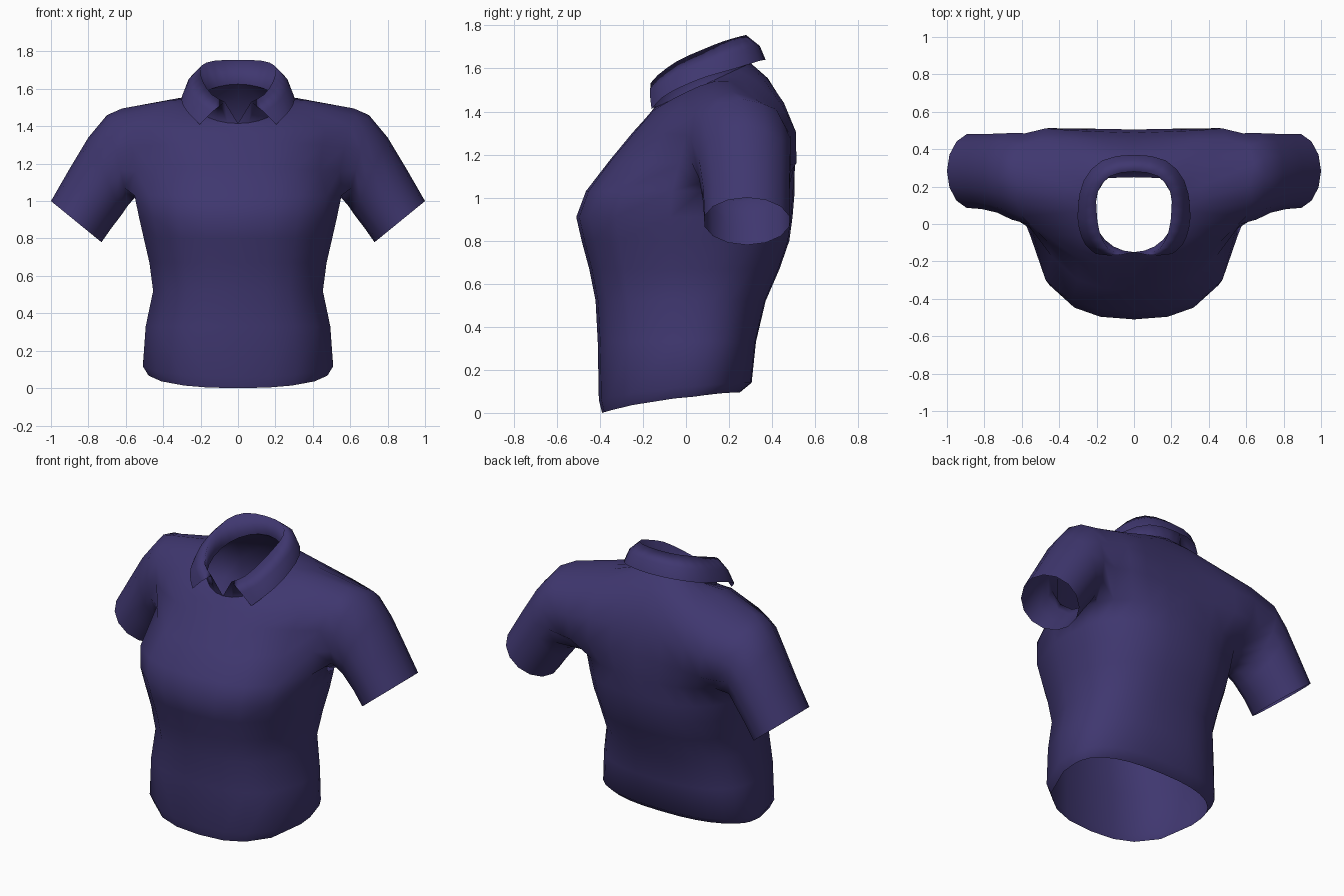
import bpy, bmesh
from math import sin, cos, radians, pi
from mathutils import Vector

if "Cube" in bpy.data.objects:
    bpy.data.objects.remove(bpy.data.objects["Cube"])

fabric = bpy.data.materials.new("navy_fabric")
fabric.diffuse_color = (0.05, 0.038, 0.16, 1)
fabric.use_nodes = True
fabric.node_tree.nodes["Principled BSDF"].inputs["Base Color"].default_value = fabric.diffuse_color


def spread(ctrl, open_front=False):
    """Smoothly fill 7 control points (front centre to back centre) to 13 columns."""
    p = [Vector(c) for c in ctrl]
    flip = lambda v: Vector((-v.x, v.y, v.z))
    first = 2 * p[0] - p[1] if open_front else flip(p[1])
    q = [first] + p + [flip(p[-2])]
    out = []
    for i in range(1, 7):
        out += [q[i], (9 * (q[i] + q[i + 1]) - q[i - 1] - q[i + 2]) / 16]
    return out + [p[-1]]


def spow(v, e):
    return (1 if v >= 0 else -1) * abs(v) ** e


def grid(bm, rows, closed=False, skip=lambda r, c: False):
    """Quads between rows of vertices."""
    n = len(rows[0])
    for r in range(len(rows) - 1):
        for c in range(n if closed else n - 1):
            if not skip(r, c):
                d = (c + 1) % n
                bm.faces.new((rows[r][c], rows[r][d], rows[r + 1][d], rows[r + 1][c]))


def finish(bm, name):
    """Make the object and mirror it across x = 0."""
    loose = [v for v in bm.verts if not v.link_faces]
    bmesh.ops.delete(bm, geom=loose, context='VERTS')
    for f in bm.faces:
        f.smooth = True
    me = bpy.data.meshes.new(name)
    bm.to_mesh(me)
    bm.free()
    me.materials.append(fabric)
    ob = bpy.data.objects.new(name, me)
    bpy.context.collection.objects.link(ob)
    mod = ob.modifiers.new("mirror", 'MIRROR')
    mod.merge_threshold = 0.002
    return ob


# Torso rings: z, rise towards the back, half width, front y, back y
TORSO = [
    (0.00, 0.095, 0.48, -0.39, 0.25),
    (0.06, 0.08, 0.51, -0.405, 0.305),
    (0.33, 0.0, 0.495, -0.41, 0.325),
    (0.52, 0.0, 0.455, -0.42, 0.37),
    (0.67, 0.0, 0.475, -0.45, 0.435),
    (0.80, 0.0, 0.505, -0.485, 0.48),
    (0.91, 0.0, 0.53, -0.51, 0.495),
    (1.03, 0.0, 0.555, -0.465, 0.505),
]
ANGLES = [0, 15, 32, 55, 85, 95, 105, 117, 130, 144, 157, 169, 180]

# Chest, yoke and shoulder rows, from front centre to back centre
UPPER = [
    [(0, -.353, 1.175), (.3, -.30, 1.17), (.545, -.03, 1.16), (.6, .2, 1.15),
     (.535, .48, 1.15), (.33, .51, 1.17), (0, .505, 1.17)],
    [(0, -.25, 1.30), (.3, -.19, 1.31), (.57, 0, 1.29), (.6, .2, 1.3),
     (.58, .485, 1.29), (.33, .5, 1.32), (0, .487, 1.32)],
    [(0, -.2, 1.355), (.3, -.14, 1.38), (.6, .04, 1.40), (.62, .21, 1.495),
     (.62, .42, 1.41), (.33, .455, 1.44), (0, .445, 1.44)],
    [(0, -.17, 1.39), (.2, -.12, 1.425), (.32, 0, 1.49), (.36, .13, 1.54),
     (.34, .27, 1.54), (.2, .36, 1.55), (0, .38, 1.555)],
]

# Neck opening, shared by shirt and collar
neck = []
for k in range(13):
    a = pi * k / 12
    neck.append(Vector((0.22 * sin(a), 0.075 - 0.225 * cos(a), 1.52 - 0.105 * cos(a))))
neck[0].x = neck[12].x = 0

# Shirt body
points = []
for z, rise, hw, yf, yb in TORSO:
    ring = []
    for deg in ANGLES:
        s, c = sin(radians(deg)), cos(radians(deg))
        x = 0 if deg in (0, 180) else hw * spow(s, 0.8)
        y = spow(c, 0.8) * (yf if c > 0 else -yb)
        ring.append((x, y, z + rise * (1 - ((1 + c) / 2) ** 2)))
    points.append(ring)
points += [spread(r) for r in UPPER] + [neck]

bm = bmesh.new()
rows = [[bm.verts.new(p) for p in ring] for ring in points]
A = len(TORSO) - 1
grid(bm, rows, skip=lambda r, c: A <= r < A + 3 and 4 <= c < 8)

# Sleeve grown from the armhole: centre, tilted half height (x, z), half depth
SLEEVE = [
    ((.643, .255, 1.22), (.057, .24), .237),
    ((.71, .272, 1.135), (.09, .205), .217),
    ((.79, .28, 1.012), (.112, .158), .205),
    ((.865, .283, .89), (.135, .11), .202),
]
armhole = (rows[A][4:9] + [rows[A + 1][8], rows[A + 2][8]]
           + rows[A + 3][4:9][::-1] + [rows[A + 2][4], rows[A + 1][4]])
sleeve_rows = [armhole]
for centre, (hx, hz), hy in SLEEVE:
    ring = []
    for i in range(14):
        a = -pi / 2 + (i - 2) * 2 * pi / 14
        ring.append(bm.verts.new(Vector(centre) + Vector((hx * sin(a), hy * cos(a), hz * sin(a)))))
    sleeve_rows.append(ring)
grid(bm, sleeve_rows, closed=True)
finish(bm, "shirt_body")

# Collar: inner stand up to the fold, then the leaf falling outside
fold = spread([(.07, -.165, 1.53), (.14, -.13, 1.57), (.185, -.04, 1.635), (.2, .07, 1.685),
               (.195, .17, 1.725), (.13, .255, 1.75), (0, .28, 1.755)], True)
edge = spread([(.205, -.16, 1.41), (.26, -.11, 1.465), (.295, -.02, 1.515), (.3, .09, 1.56),
               (.27, .23, 1.60), (.17, .34, 1.635), (0, .37, 1.64)], True)
middle = []
for k, (f, e) in enumerate(zip(fold, edge)):
    a = pi * k / 12
    out = Vector((sin(a), -cos(a) * (0.3 if k < 4 else 1), 0.4))
    middle.append((f + e) / 2 + out * 0.018)
bm = bmesh.new()
grid(bm, [[bm.verts.new(p) for p in ring] for ring in (edge, middle, fold, neck)])
finish(bm, "collar")
